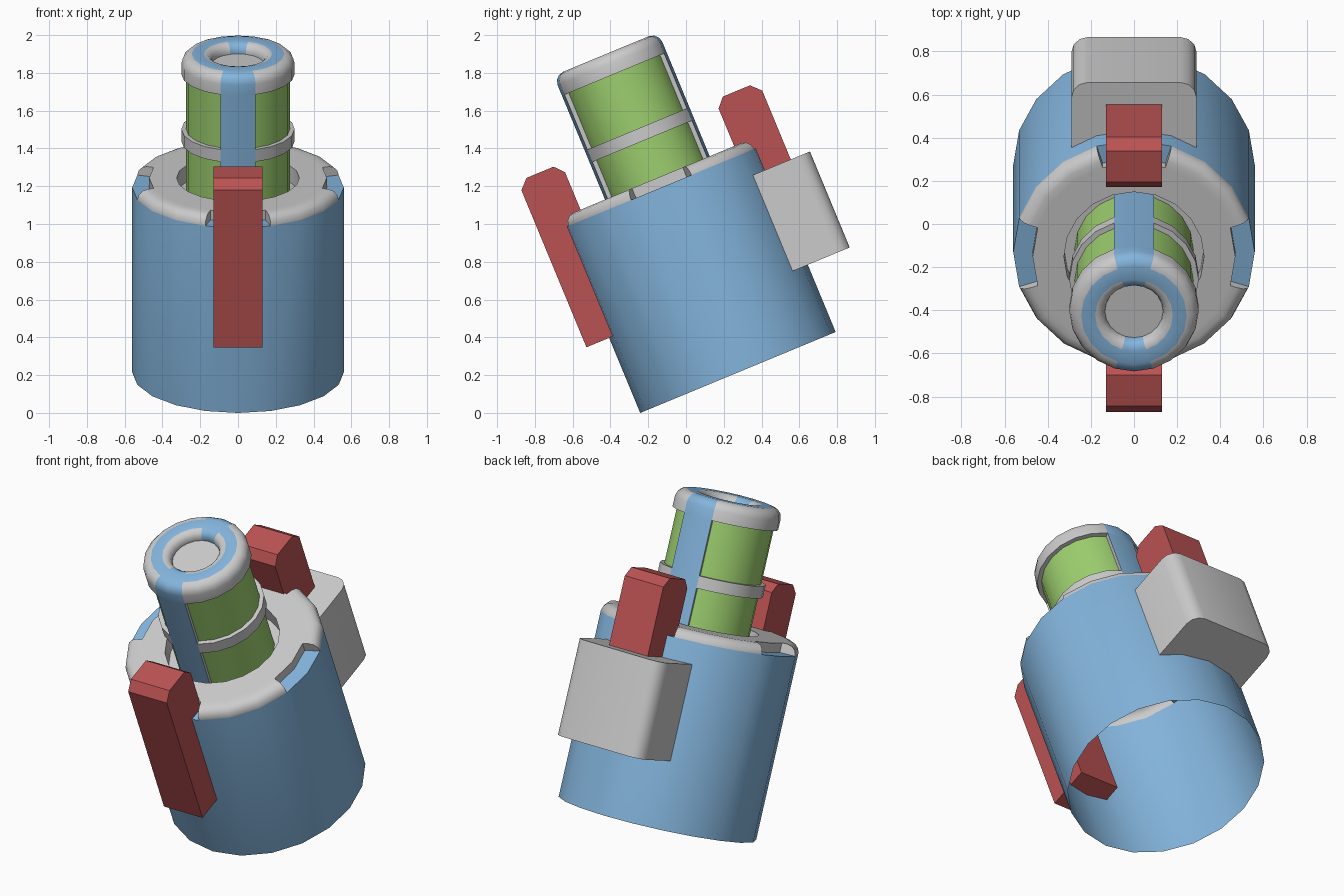
import bpy, bmesh
from math import sin, cos, pi, radians
from mathutils import Matrix

if "Cube" in bpy.data.objects:
    bpy.data.objects.remove(bpy.data.objects["Cube"])

SIDES = 20
GREY, BLUE = 0, 1
# Everything is built upright, then leaned towards the front
LEAN = Matrix.Translation((0, 0.275, 0.214)) @ Matrix.Rotation(radians(22.5), 4, 'X')


def material(name, rgb):
    m = bpy.data.materials.new(name)
    m.diffuse_color = (*rgb, 1)
    m.use_nodes = True
    m.node_tree.nodes["Principled BSDF"].inputs["Base Color"].default_value = m.diffuse_color
    return m


blue = material("blue", (0.23, 0.46, 0.72))
green = material("green", (0.34, 0.63, 0.16))
red = material("red", (0.50, 0.085, 0.085))


def finish(bm, name, mats=(), smooth=True):
    bmesh.ops.remove_doubles(bm, verts=bm.verts, dist=1e-4)
    bmesh.ops.recalc_face_normals(bm, faces=bm.faces)
    bm.transform(LEAN)
    me = bpy.data.meshes.new(name)
    bm.to_mesh(me)
    bm.free()
    for m in mats:
        me.materials.append(m)
    ob = bpy.data.objects.new(name, me)
    bpy.context.collection.objects.link(ob)
    if smooth:
        bpy.ops.object.select_all(action='DESELECT')
        ob.select_set(True)
        bpy.context.view_layer.objects.active = ob
        bpy.ops.object.shade_smooth_by_angle(angle=radians(35))
    return ob


def polar(r, k, z):
    a = 2 * pi * k / SIDES
    return (r * cos(a), r * sin(a), z)


def face(bm, pts, mat=0):
    clean = [p for i, p in enumerate(pts) if p != pts[i - 1]]
    f = bm.faces.new([bm.verts.new(p) for p in clean])
    f.material_index = mat


def sweep(bm, profile, segs, mat=lambda i, k: 0):
    """Revolve a (radius, height) profile over the given segments."""
    for k in segs:
        for i, ((r0, z0), (r1, z1)) in enumerate(zip(profile, profile[1:])):
            pts = [polar(r0, k, z0), polar(r0, k + 1, z0)]
            pts += [polar(r1, k + 1, z1), polar(r1, k, z1)] if r1 else [(0, 0, z1)]
            face(bm, pts, mat(i, k))


def arc(r, z, size, start, end, n=3):
    """Rounded corner points about (r, z)."""
    angles = [radians(start + (end - start) * i / n) for i in range(n + 1)]
    return [(r + size * cos(a), z + size * sin(a)) for a in angles]


def sector(bm, k0, k1, r0, r1, z0, z1, outer):
    """Closed curved slab whose outer face takes its own material."""
    loop = [(r0, z0), (r1, z0), (r1, z1), (r0, z1), (r0, z0)]
    sweep(bm, loop, range(k0, k1), lambda i, k: outer if i == 1 else GREY)
    for k in (k0, k1):
        face(bm, [polar(r, k, z) for r, z in loop[:-1]])


# Hollow body, open below, with a rounded rim notched on four sides
bm = bmesh.new()
R, NOTCH_R, SHELF, TOP = 0.56, 0.47, 1.06, 1.115
sweep(bm, [(R, 0), (R, SHELF)], range(SIDES), lambda i, k: BLUE)
corner = arc(R - 0.055, SHELF, 0.055, 0, 90)
well = [(NOTCH_R, TOP), (0.325, TOP), (0.325, 1.02), (0, 1.02)]
for k in range(SIDES):
    if k % 5 in (0, 4):
        sweep(bm, [(R, SHELF), (NOTCH_R, SHELF)] + well, [k],
              lambda i, k: BLUE if i == 0 else GREY)
    else:
        sweep(bm, corner + well, [k])
for q in range(4):
    for k in (5 * q - 1, 5 * q + 1):
        face(bm, [polar(r, k, z) for r, z in [(NOTCH_R, SHELF)] + corner + [(NOTCH_R, TOP)]])
finish(bm, "body", (None, blue))

# Green inner tube
bm = bmesh.new()
sweep(bm, [(0.275, 1.02), (0.275, 1.74)], range(SIDES))
finish(bm, "inner_tube", (green,))

# Blue strips front and back, grey bands between them
bm = bmesh.new()
for k in (4, 14):
    sector(bm, k, k + 2, 0.27, 0.30, 1.02, 1.71, BLUE)
finish(bm, "tube_strips", (None, blue))
bm = bmesh.new()
for k in (6, 16):
    sector(bm, k, k + 8, 0.27, 0.30, 1.325, 1.395, GREY)
finish(bm, "tube_bands")

# Cap with rounded outer edge, blue top ring and dished centre
bm = bmesh.new()
outer = [(0.27, 1.71), (0.30, 1.71)] + arc(0.245, 1.77, 0.055, 0, 90)
inner = arc(0.18, 1.78, 0.045, 90, 180) + [(0.135, 1.77), (0, 1.77)]
ring, floor = len(outer) - 1, len(outer) + len(inner) - 2
strip = (4, 5, 14, 15)
sweep(bm, outer + inner, range(SIDES),
      lambda i, k: BLUE if i == ring or (k in strip and 0 < i < floor) else GREY)
finish(bm, "cap", (None, blue))

# Red clips front and back, chamfered on top
side = [(0.44, 0.43), (0.69, 0.43), (0.69, 1.33), (0.64, 1.38), (0.485, 1.38), (0.44, 1.33)]
for name, s in (("front_clip", -1), ("back_clip", 1)):
    bm = bmesh.new()
    for x in (-0.13, 0.13):
        face(bm, [(x, s * y, z) for y, z in side])
    for (y0, z0), (y1, z1) in zip(side, side[1:] + side[:1]):
        face(bm, [(-0.13, s * y0, z0), (0.13, s * y0, z0), (0.13, s * y1, z1), (-0.13, s * y1, z1)])
    finish(bm, name, (red,), smooth=False)

# Grey box on the back with rounded outer edges
bm = bmesh.new()
bmesh.ops.create_cube(bm, size=1, matrix=Matrix.Translation((0, 0.62, 0.66))
                      @ Matrix.Diagonal((0.58, 0.36, 0.55, 1)))
edges = [e for e in bm.edges if all(v.co.y > 0.7 for v in e.verts)
         and abs(e.verts[0].co.z - e.verts[1].co.z) > 0.1]
bmesh.ops.bevel(bm, geom=edges, offset=0.075, segments=3, profile=0.5, affect='EDGES')
finish(bm, "back_box")
